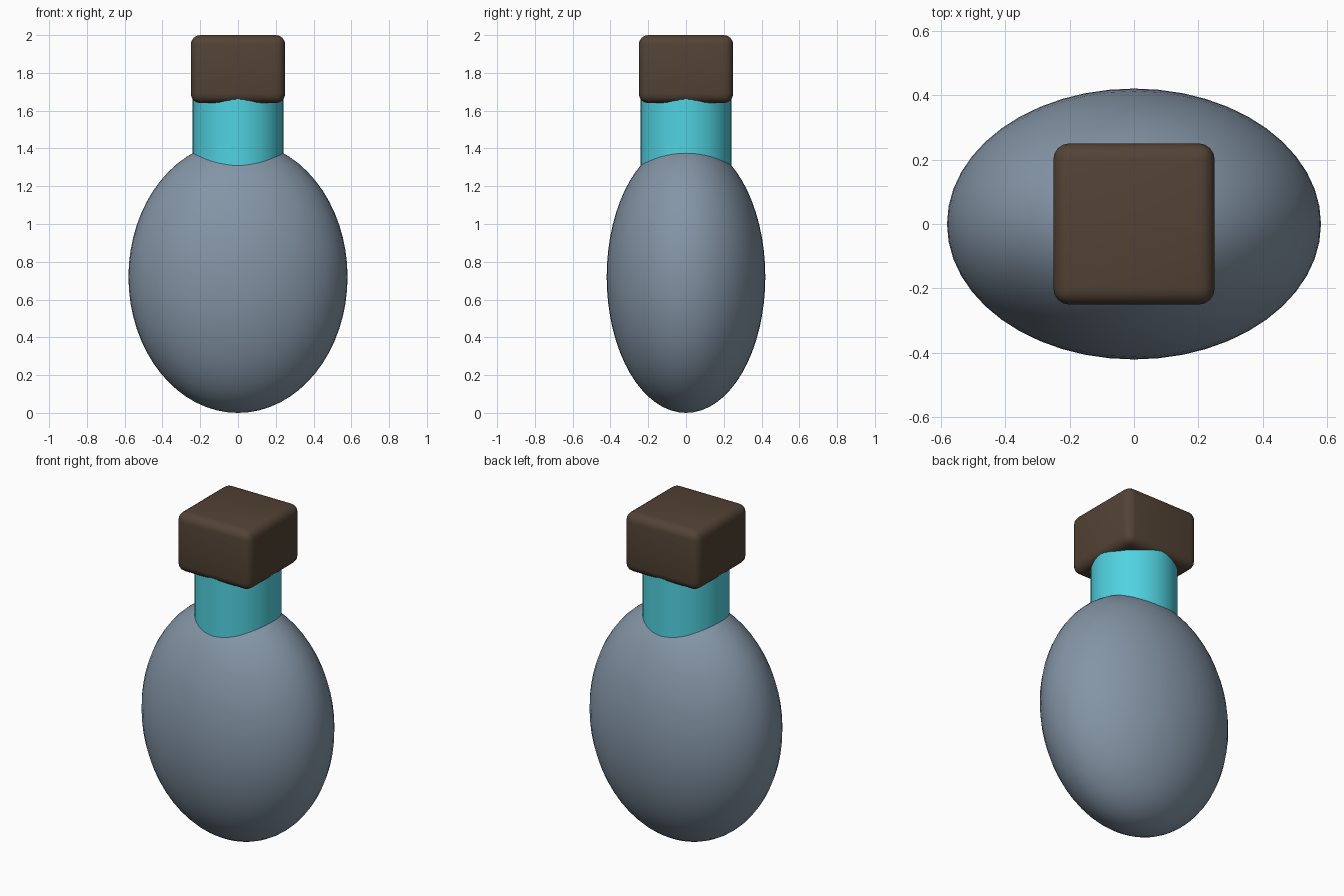
import bpy, math

if "Cube" in bpy.data.objects:
    bpy.data.objects.remove(bpy.data.objects["Cube"])


def finish(obj, name, color):
    obj.name = name
    mat = bpy.data.materials.new(name + "_material")
    mat.diffuse_color = (*color, 1)
    mat.use_nodes = True
    mat.node_tree.nodes["Principled BSDF"].inputs["Base Color"].default_value = mat.diffuse_color
    obj.data.materials.append(mat)
    bpy.ops.object.transform_apply(location=False, rotation=False, scale=True)
    return obj


# Flattened egg-shaped flask body
bpy.ops.mesh.primitive_uv_sphere_add(segments=48, ring_count=32, radius=1, location=(0, 0, 0.72))
body = bpy.context.object
body.scale = (0.58, 0.42, 0.72)
finish(body, "flask_body", (0.23, 0.3, 0.38))
bpy.ops.object.shade_smooth()

# Round neck, sunk into body and stopper
bpy.ops.mesh.primitive_cylinder_add(vertices=48, radius=0.24, depth=0.5, location=(0, 0, 1.45))
finish(bpy.context.object, "flask_neck", (0.08, 0.65, 0.75))
bpy.ops.object.shade_smooth_by_angle(angle=math.radians(35))

# Square stopper with rounded edges
bpy.ops.mesh.primitive_cube_add(size=1, location=(0, 0, 1.82))
stopper = bpy.context.object
stopper.scale = (0.5, 0.5, 0.36)
finish(stopper, "stopper", (0.085, 0.055, 0.035))
bevel = stopper.modifiers.new("rounded_edges", 'BEVEL')
bevel.width = 0.05
bevel.segments = 4
bpy.ops.object.shade_smooth()
